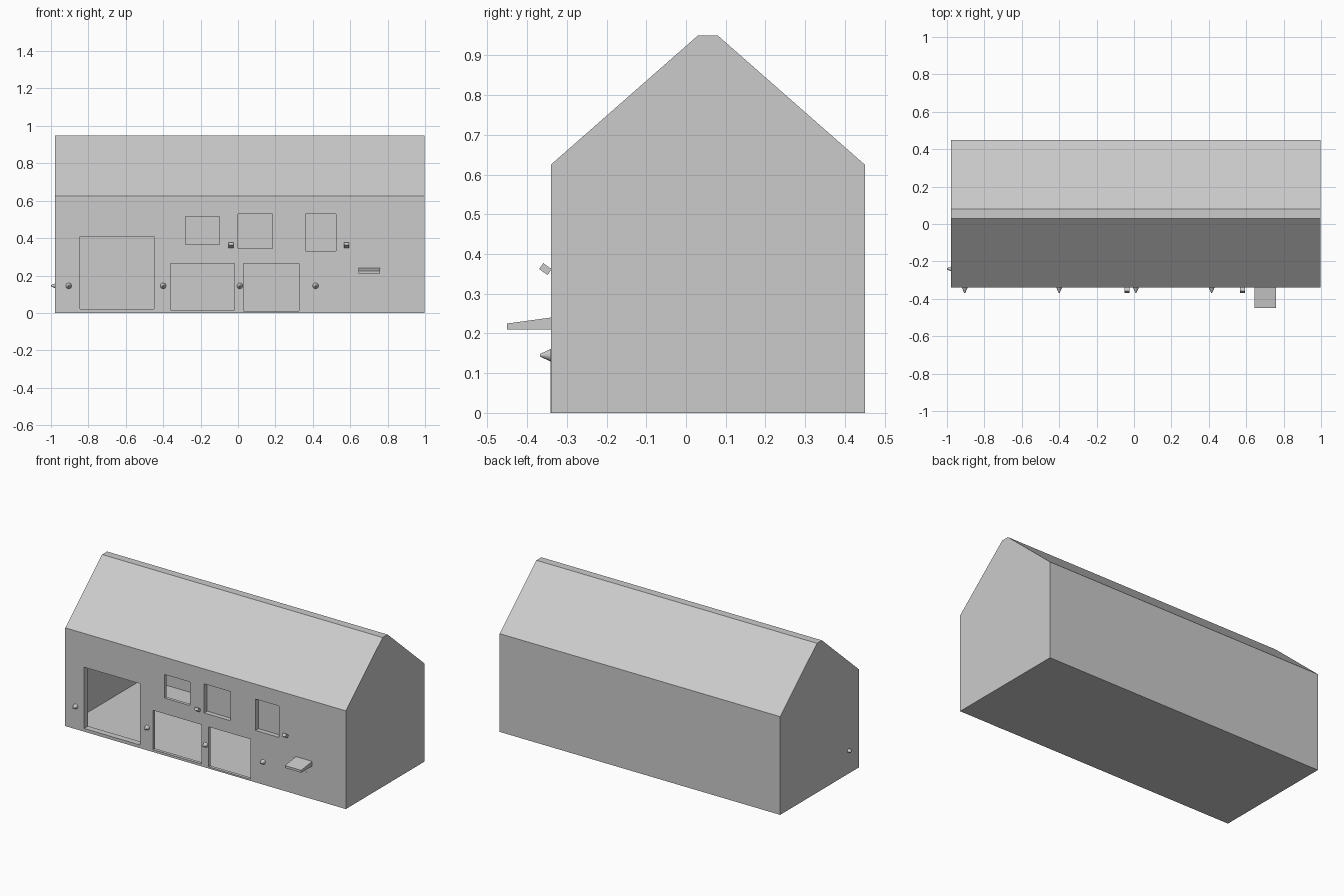
import bpy, bmesh, math
from mathutils import Matrix, Vector

if "Cube" in bpy.data.objects:
    bpy.data.objects.remove(bpy.data.objects["Cube"])

X0, X1 = -0.978, 0.997      # left and right ends
YF, YB = -0.34, 0.45        # front and back walls
EAVE, RIDGE = 0.625, 0.95

grey = bpy.data.materials.new("plain grey")
grey.diffuse_color = (0.6, 0.6, 0.6, 1)
grey.use_nodes = True
grey.node_tree.nodes["Principled BSDF"].inputs["Base Color"].default_value = grey.diffuse_color


def finish(name, bm):
    me = bpy.data.meshes.new(name)
    bm.to_mesh(me)
    bm.free()
    me.materials.append(grey)
    ob = bpy.data.objects.new(name, me)
    bpy.context.collection.objects.link(ob)
    return ob


def quad(bm, *pts):
    return bm.faces.new([bm.verts.new(p) for p in pts])


def prism(name, profile, x0, x1):
    """Closed solid from a (y, z) profile swept along x."""
    bm = bmesh.new()
    face = quad(bm, *[(x0, y, z) for y, z in profile])
    ext = bmesh.ops.extrude_face_region(bm, geom=[face])
    verts = [v for v in ext["geom"] if isinstance(v, bmesh.types.BMVert)]
    bmesh.ops.translate(bm, vec=(x1 - x0, 0, 0), verts=verts)
    if face.is_valid and len(bm.faces) < len(profile) + 2:
        quad(bm, *[(x0, y, z) for y, z in profile])
        bmesh.ops.remove_doubles(bm, verts=bm.verts, dist=1e-5)
    bmesh.ops.recalc_face_normals(bm, faces=bm.faces)
    return finish(name, bm)


# Hollow shell: floor, back wall, roof and gables (front left open)
prof = [(YF, 0), (YB, 0), (YB, EAVE), (0.08, RIDGE), (0.03, RIDGE), (YF, EAVE)]
bm = bmesh.new()
left = [bm.verts.new((X0, y, z)) for y, z in prof]
right = [bm.verts.new((X1, y, z)) for y, z in prof]
bm.faces.new(left[::-1])
bm.faces.new(right)
for i in range(5):
    bm.faces.new((left[i], left[i + 1], right[i + 1], right[i]))
finish("building_shell", bm)

# Openings: x0, x1, z0, z1, reveal depth, has a recessed panel
openings = [
    (-0.845, -0.45, 0.02, 0.41, 0.04, False),
    (-0.36, -0.02, 0.015, 0.265, 0.02, False),
    (0.03, 0.325, 0.01, 0.265, 0.02, False),
    (-0.28, -0.10, 0.365, 0.515, 0.02, False),
    (0.0, 0.185, 0.345, 0.53, 0.03, True),
    (0.36, 0.525, 0.33, 0.53, 0.03, True),
]

# Front wall: grid of cells, leaving out those inside an opening
xs = sorted({X0, X1, *(v for o in openings for v in o[:2])})
zs = sorted({0, EAVE, *(v for o in openings for v in o[2:4])})
bm = bmesh.new()
for a, b in zip(xs, xs[1:]):
    for c, d in zip(zs, zs[1:]):
        mx, mz = (a + b) / 2, (c + d) / 2
        if not any(o[0] < mx < o[1] and o[2] < mz < o[3] for o in openings):
            quad(bm, (a, YF, c), (b, YF, c), (b, YF, d), (a, YF, d))
bmesh.ops.remove_doubles(bm, verts=bm.verts, dist=1e-5)
finish("front_wall", bm)

# Reveals around each opening, with blind panels in the two recessed windows
for i, (a, b, c, d, depth, panel) in enumerate(openings):
    bm = bmesh.new()
    ring = [(a, c), (b, c), (b, d), (a, d)]
    front = [bm.verts.new((x, YF, z)) for x, z in ring]
    back = [bm.verts.new((x, YF + depth, z)) for x, z in ring]
    for k in range(4):
        n = (k + 1) % 4
        bm.faces.new((front[k], front[n], back[n], back[k]))
    if panel:
        bm.faces.new(back)
    finish(("window_recess_" if i > 2 else "doorway_reveal_") + str(i), bm)

# Sloped canopy and the thin door under it
prism("door_canopy", [(YF, 0.21), (YF, 0.24), (-0.45, 0.225), (-0.45, 0.21)], 0.645, 0.76)
prism("side_door", [(YF, 0.0), (YF, 0.16), (YF - 0.001, 0.16), (YF - 0.001, 0.0)], 0.68, 0.743)


# Small pointed wall knobs
def knob(name, pos, direction):
    bm = bmesh.new()
    bmesh.ops.create_cone(bm, cap_ends=True, segments=14, radius1=0.016,
                          radius2=0.003, depth=0.028)
    rot = Vector((0, 0, 1)).rotation_difference(Vector(direction)).to_matrix().to_4x4()
    bmesh.ops.transform(bm, matrix=Matrix.Translation(pos) @ rot, verts=bm.verts)
    for f in bm.faces:
        f.smooth = len(f.verts) == 4
    finish(name, bm)


for i, x in enumerate((-0.905, -0.4, 0.01, 0.415)):
    knob(f"wall_knob_{i}", (x, YF - 0.014, 0.145), (0, -1, 0))
knob("gable_knob", (X0 - 0.008, -0.24, 0.145), (-1, 0, 0))

# Tilted box lamps
for i, x in enumerate((-0.037, 0.58)):
    bm = bmesh.new()
    bmesh.ops.create_cube(bm, size=1)
    m = (Matrix.Translation((x, YF - 0.014, 0.362))
         @ Matrix.Rotation(math.radians(-35), 4, "X")
         @ Matrix.Diagonal((0.025, 0.026, 0.018, 1)))
    bmesh.ops.transform(bm, matrix=m, verts=bm.verts)
    finish(f"wall_lamp_{i}", bm)
